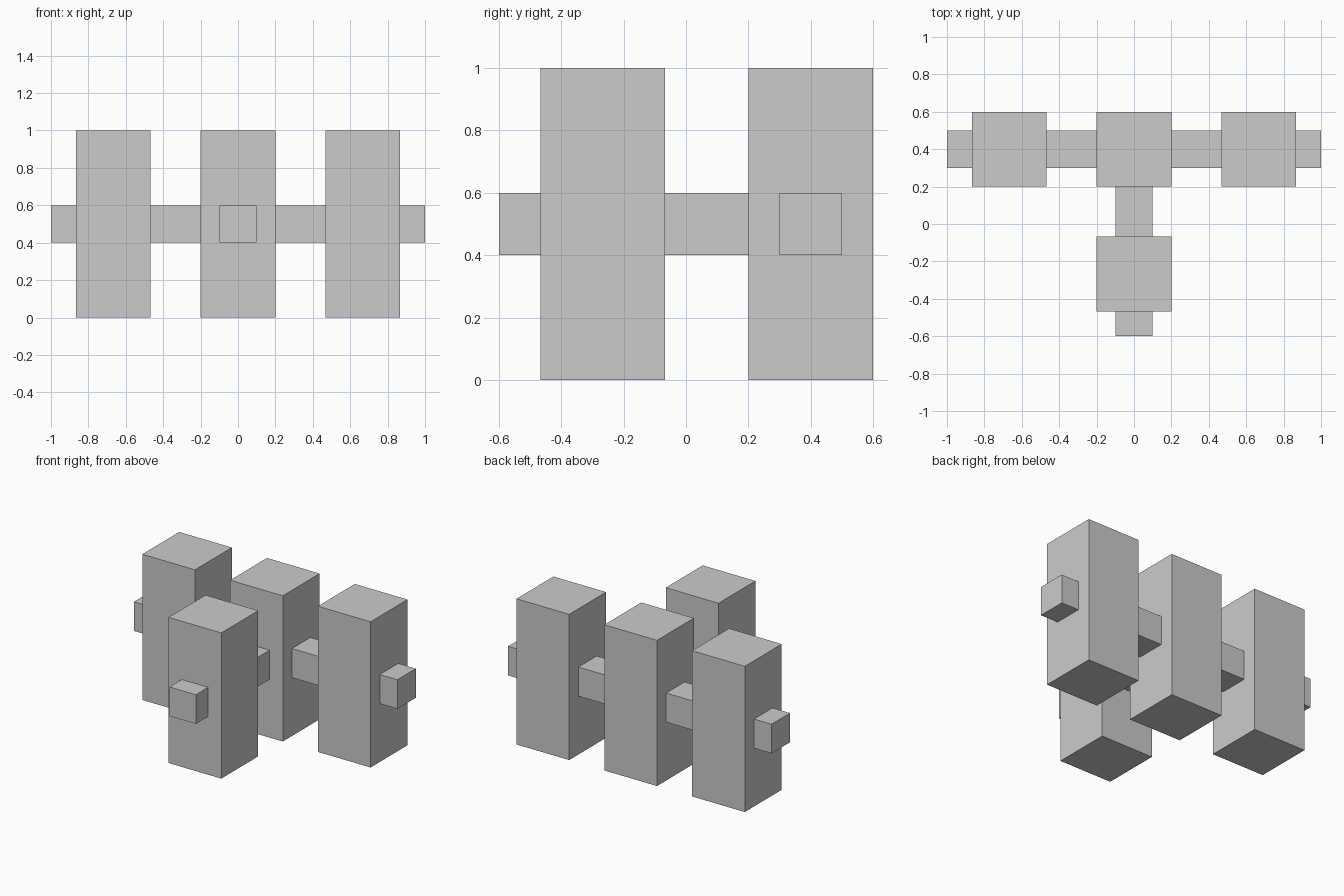
import bpy
import bmesh
from mathutils import Matrix, Vector

if "Cube" in bpy.data.objects:
    bpy.data.objects.remove(bpy.data.objects["Cube"])


def box(name, lo, hi):
    """Axis-aligned box between two corners."""
    lo, hi = Vector(lo), Vector(hi)
    mesh = bpy.data.meshes.new(name)
    bm = bmesh.new()
    bmesh.ops.create_cube(bm, size=1, matrix=Matrix.Diagonal((*(hi - lo), 1)))
    bm.to_mesh(mesh)
    bm.free()
    obj = bpy.data.objects.new(name, mesh)
    obj.location = (lo + hi) / 2
    bpy.context.collection.objects.link(obj)
    return obj


# Square posts: three in the back row, one on the front branch
SPACING = 2 / 3
HALF = 0.2
BACK_Y = 0.4
posts = {
    "left_post": (-SPACING, BACK_Y),
    "centre_post": (0, BACK_Y),
    "right_post": (SPACING, BACK_Y),
    "front_post": (0, BACK_Y - SPACING),
}
for name, (x, y) in posts.items():
    box(name, (x - HALF, y - HALF, 0), (x + HALF, y + HALF, 1))

# Rail running through the back row
box("back_rail", (-1, 0.3, 0.4), (1, 0.5, 0.6))

# Rail from the centre post out through the front post
box("front_rail", (-0.1, -0.6, 0.4), (0.1, 0.3, 0.6))
